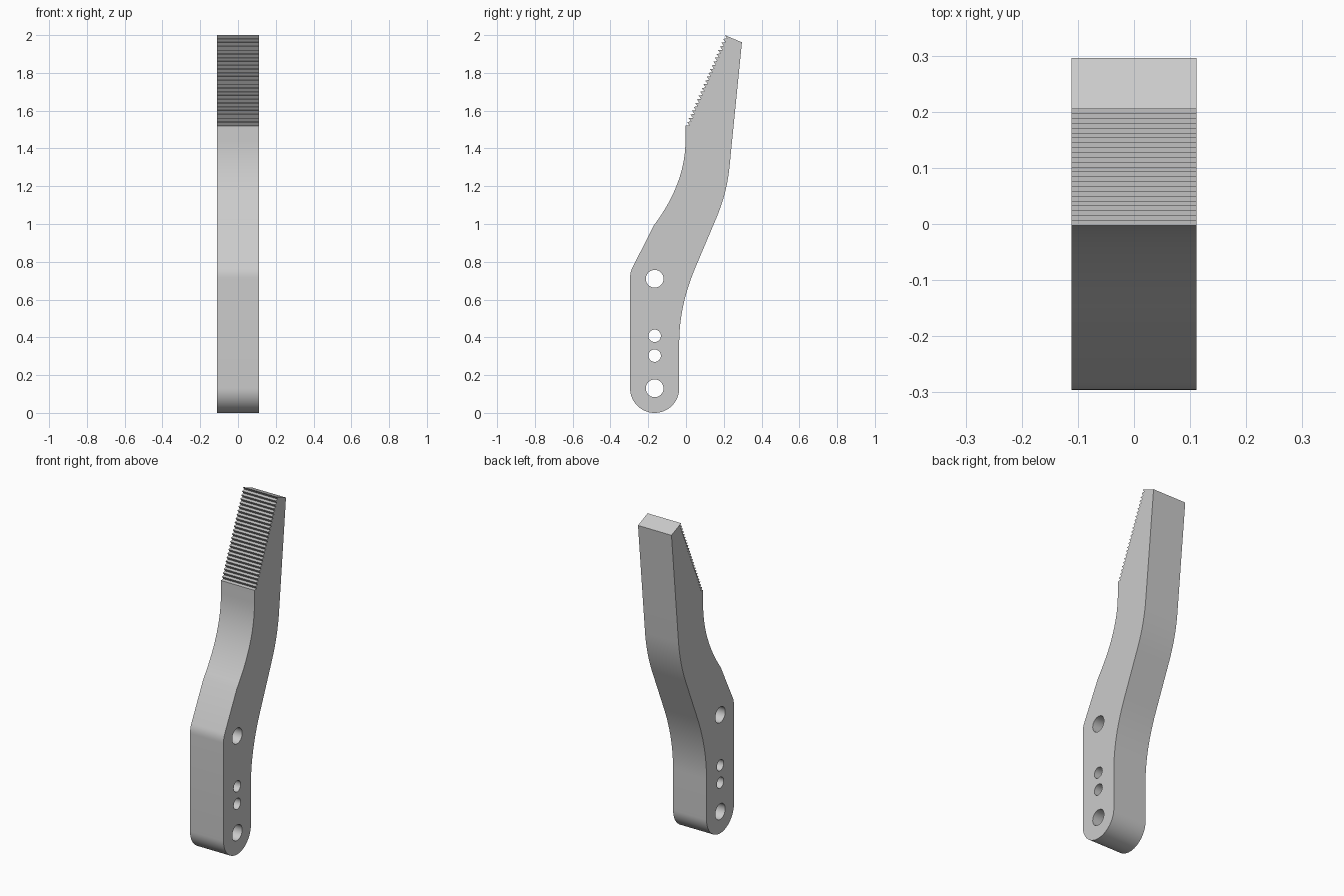
import bpy, bmesh, math
from mathutils import Vector

cube = bpy.data.objects.get("Cube")
if cube:
    bpy.data.objects.remove(cube, do_unlink=True)

HALF_WIDTH = 0.111
AXIS_Y = -0.166      # centre line of the rounded foot
FOOT_R = 0.13

gray = bpy.data.materials.new("plain gray")
gray.use_nodes = True
COLOR = (0.6, 0.6, 0.6, 1)
gray.diffuse_color = COLOR
gray.node_tree.nodes["Principled BSDF"].inputs["Base Color"].default_value = COLOR


def arc(a, ctrl, b, n=14):
    """Smooth bend from a to b, tangent to the lines through ctrl."""
    a, c, b = Vector(a), Vector(ctrl), Vector(b)
    ts = [i / n for i in range(n + 1)]
    return [a * (1 - t) ** 2 + c * 2 * t * (1 - t) + b * t * t for t in ts]


def circle(y, z, r, n, start=0.0, sweep=2 * math.pi, closed=True):
    steps = n if closed else n + 1
    return [Vector((y + r * math.cos(start + sweep * i / n),
                    z + r * math.sin(start + sweep * i / n))) for i in range(steps)]


def teeth(a, b, count):
    """Row of 60 degree teeth with their tips on the line a-b."""
    a, b = Vector(a), Vector(b)
    step = (b - a) / count
    inward = Vector((step.y, -step.x)) * math.sin(math.pi / 3)
    pts = []
    for i in range(count):
        tip = a + step * i
        pts += [tip, tip + step / 2 + inward]
    return pts + [b]


def extrude_profile(name, pts, half):
    bm = bmesh.new()
    face = bm.faces.new([bm.verts.new((-half, p.x, p.y)) for p in pts])
    ext = bmesh.ops.extrude_face_region(bm, geom=[face])
    moved = [g for g in ext["geom"] if isinstance(g, bmesh.types.BMVert)]
    bmesh.ops.translate(bm, verts=moved, vec=(2 * half, 0, 0))
    bmesh.ops.recalc_face_normals(bm, faces=bm.faces[:])
    mesh = bpy.data.meshes.new(name)
    bm.to_mesh(mesh)
    bm.free()
    mesh.materials.append(gray)
    obj = bpy.data.objects.new(name, mesh)
    bpy.context.collection.objects.link(obj)
    return obj


# Side outline: rounded foot, back edge, tip, teeth, front edge
outline = circle(AXIS_Y, FOOT_R, FOOT_R, 32, math.pi, math.pi, closed=False)
outline += arc((-0.036, 0.37), (-0.036, 0.567), (0.05, 0.77))
outline += arc((0.16, 1.03), (0.2165, 1.163), (0.23, 1.30))
outline += [Vector((0.296, 1.962))]
outline += reversed(teeth((-0.003, 1.52), (0.205, 2.0), 24))
outline += reversed(arc((-0.17, 0.993), (-0.003, 1.215), (-0.003, 1.44)))
outline += reversed(arc((-0.296, 0.715), (-0.296, 0.745), (-0.283, 0.77), 6))
jaw = extrude_profile("serrated_jaw_arm", outline, HALF_WIDTH)

# Cross holes: two large, two small
bpy.context.view_layer.objects.active = jaw
jaw.select_set(True)
for z, r in ((0.13, 0.047), (0.303, 0.033), (0.408, 0.033), (0.71, 0.047)):
    cutter = extrude_profile("hole_cutter", circle(AXIS_Y, z, r, 32), HALF_WIDTH * 2)
    cutter.hide_render = True
    cut = jaw.modifiers.new("hole", "BOOLEAN")
    cut.operation = "DIFFERENCE"
    cut.solver = "EXACT"
    cut.object = cutter
    bpy.ops.object.modifier_apply(modifier=cut.name)
    bpy.data.objects.remove(cutter, do_unlink=True)

bpy.ops.object.shade_smooth_by_angle(angle=math.radians(30))
